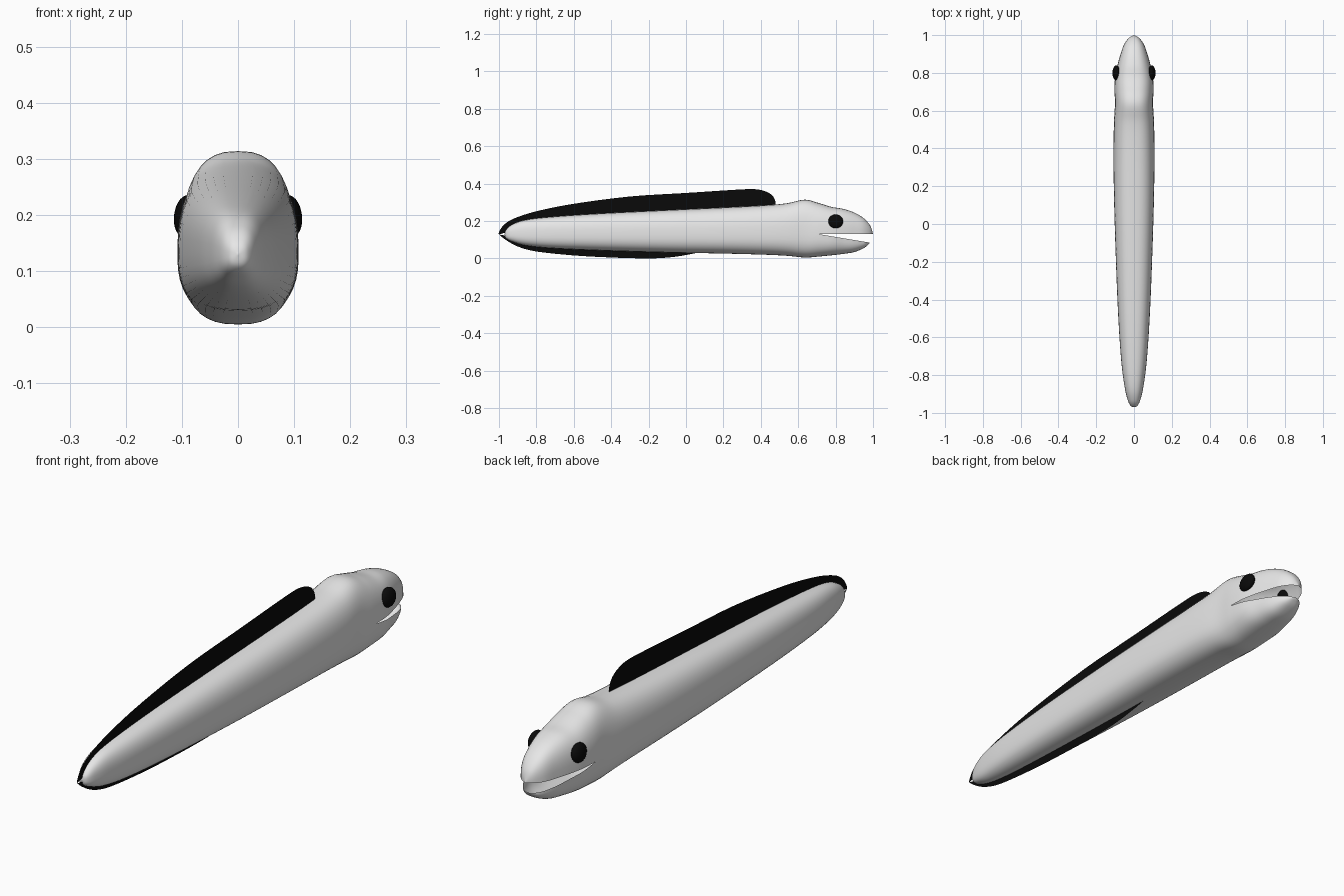
import bpy, bmesh, math

cube = bpy.data.objects.get("Cube")
if cube:
    bpy.data.objects.remove(cube, do_unlink=True)


def material(name, value):
    mat = bpy.data.materials.new(name)
    mat.use_nodes = True
    colour = (value, value, value, 1)
    mat.diffuse_color = colour
    mat.node_tree.nodes["Principled BSDF"].inputs["Base Color"].default_value = colour
    return mat


GREY = material("pale grey skin", 0.8)
BLACK = material("black", 0.003)


def finish(bm, name, mat):
    mesh = bpy.data.meshes.new(name)
    for face in bm.faces:
        face.smooth = True
    bm.to_mesh(mesh)
    bm.free()
    obj = bpy.data.objects.new(name, mesh)
    mesh.materials.append(mat)
    bpy.context.collection.objects.link(obj)
    return obj


def spline(points, steps):
    """Smooth curve through all points."""
    last = len(points) - 1
    out = []
    for i in range(last):
        quad = [points[max(0, min(last, i + k))] for k in (-1, 0, 1, 2)]
        for s in range(steps):
            t = s / steps
            out.append(tuple(
                b + t * (c - a) / 2 + t * t * (a - 2.5 * b + 2 * c - d / 2)
                + t ** 3 * (1.5 * (b - c) + (d - a) / 2)
                for a, b, c, d in zip(*quad)))
    out.append(tuple(points[last]))
    return out


# Body stations, tail to cheek: y, half width, top, bottom
TRUNK = [(-.97, 0, .13, .13), (-.962, .018, .152, .108), (-.93, .034, .18, .09),
         (-.86, .05, .205, .07), (-.72, .068, .222, .055), (-.46, .085, .24, .043),
         (-.1, .099, .258, .032), (.2, .107, .272, .026), (.42, .108, .284, .02),
         (.54, .106, .295, .014), (.635, .101, .314, .005), (.71, .103, .296, .01),
         (.78, .1, .275, .017)]
# Jaw stations: y, half width, outer edge
UPPER_JAW = [(.84, .088, .265), (.9, .071, .245), (.95, .053, .215),
             (.985, .027, .175), (1, 0, .132)]
LOWER_JAW = [(.84, .085, .024), (.9, .068, .034), (.95, .045, .055),
             (.975, .02, .075), (.982, 0, .085)]
MID, MOUTH_CORNER = .13, .71

upper = spline([(y, w, top) for y, w, top, _ in TRUNK] + UPPER_JAW, 6)
lower = spline([(y, w, bottom) for y, w, _, bottom in TRUNK] + LOWER_JAW, 6)


def half_shell(bm, stations, gape, sides=20):
    """Loft of rounded-square half rings."""
    rows = []
    for y, w, edge in stations:
        mid = MID - gape * max(0, y - MOUTH_CORNER)
        row = []
        for k in range(sides + 1):
            a = math.pi * k / sides
            c, s = math.cos(a), max(0, math.sin(a))
            x = w * math.copysign(abs(c) ** .77, c)
            row.append(bm.verts.new((x, y, mid + (edge - mid) * s ** .77)))
        rows.append(row)
    for r, q in zip(rows, rows[1:]):
        for k in range(sides):
            bm.faces.new((r[k], r[k + 1], q[k + 1], q[k]))


# Hollow body with an open mouth
bm = bmesh.new()
half_shell(bm, upper, 0)
half_shell(bm, lower, .167)
bmesh.ops.remove_doubles(bm, verts=bm.verts, dist=.0004)
bmesh.ops.recalc_face_normals(bm, faces=bm.faces)
finish(bm, "body", GREY)


def edge_at(stations, y):
    for a, b in zip(stations, stations[1:]):
        if a[0] <= y <= b[0]:
            return a[2] + (b[2] - a[2]) * (y - a[0]) / (b[0] - a[0])
    return MID


def fin(name, outline, stations, sink):
    """Thin sheet from an outer outline down to just inside the body."""
    bm = bmesh.new()
    pairs = []
    for y, z in spline(outline, 4):
        inner_y = max(y, -.96)
        inner_z = edge_at(stations, inner_y) + sink
        pairs.append((bm.verts.new((0, y, z)), bm.verts.new((0, inner_y, inner_z))))
    for (a, b), (c, d) in zip(pairs, pairs[1:]):
        bm.faces.new((a, b, d, c))
    bmesh.ops.remove_doubles(bm, verts=bm.verts, dist=.0003)
    finish(bm, name, BLACK)


# Fins meeting around the tail tip
fin("back_fin", [(.48, .285), (.475, .315), (.455, .342), (.42, .36), (.37, .37),
                 (.28, .368), (0, .35), (-.3, .331), (-.6, .292), (-.8, .252),
                 (-.92, .213), (-.975, .178), (-1, .14), (-1, .128)], upper, -.015)
fin("belly_fin", [(.06, .03), (-.03, .013), (-.12, .003), (-.22, 0), (-.4, .005),
                  (-.6, .016), (-.8, .037), (-.9, .064), (-.965, .1), (-1, .128)],
    lower, .015)

# Eyes
for side, name in ((1, "left_eye"), (-1, "right_eye")):
    bm = bmesh.new()
    bmesh.ops.create_uvsphere(bm, u_segments=24, v_segments=14, radius=1)
    eye = finish(bm, name, BLACK)
    eye.scale = (.02, .04, .037)
    eye.location = (side * .094, .8, .198)
    eye.rotation_euler = (0, -side * .12, 0)
